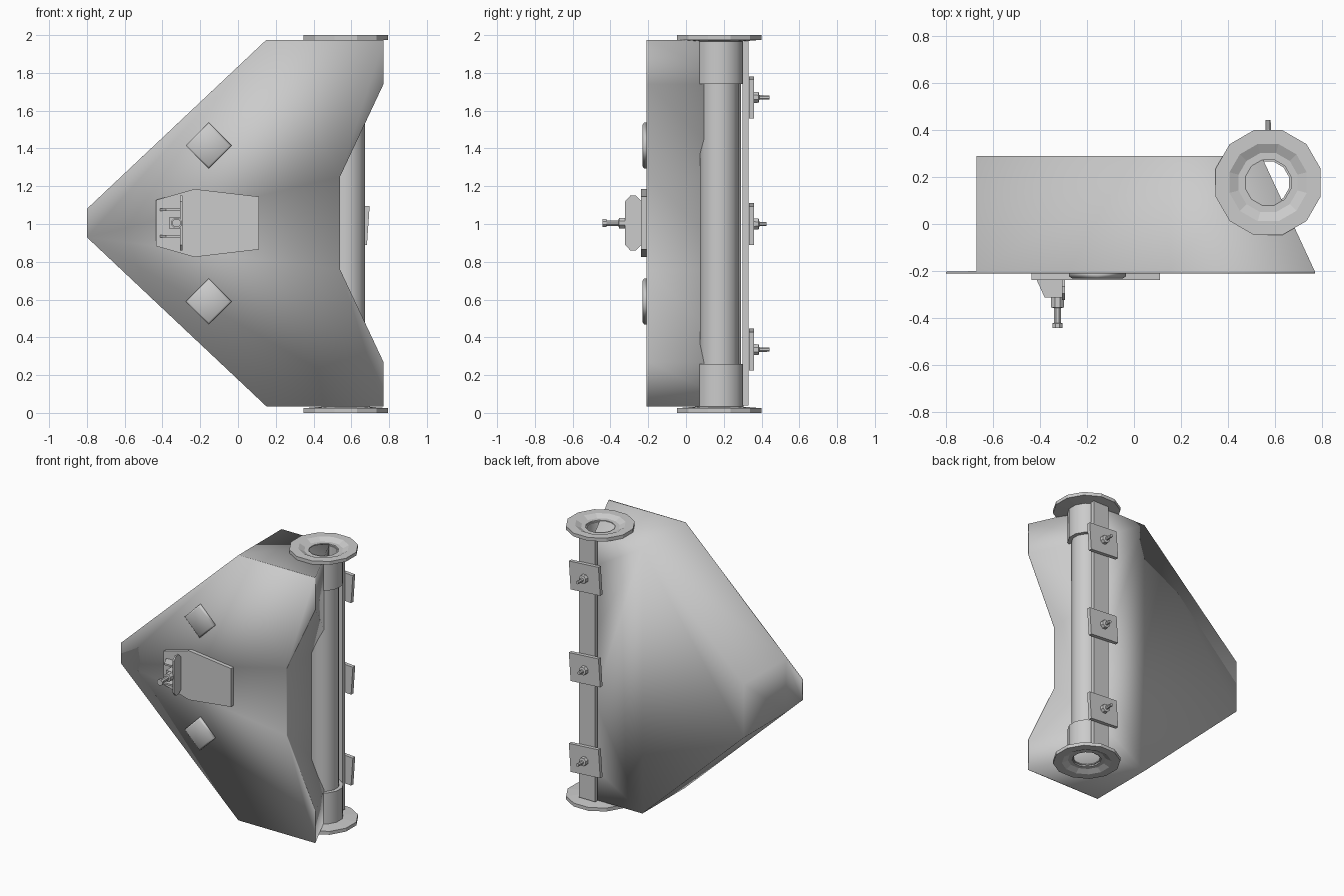
import bpy, bmesh, math
from mathutils import Matrix, Vector

if "Cube" in bpy.data.objects:
    bpy.data.objects.remove(bpy.data.objects["Cube"])


def finish(name, bm, smooth=None):
    bmesh.ops.recalc_face_normals(bm, faces=bm.faces)
    me = bpy.data.meshes.new(name)
    bm.to_mesh(me)
    bm.free()
    ob = bpy.data.objects.new(name, me)
    bpy.context.collection.objects.link(ob)
    if smooth is not None:
        bpy.context.view_layer.objects.active = ob
        bpy.ops.object.select_all(action='DESELECT')
        ob.select_set(True)
        bpy.ops.object.shade_smooth_by_angle(angle=math.radians(smooth))
    return ob


def loft(name, rings, smooth=None):
    """Closed skin through rings with equal point counts, capped at both ends."""
    bm = bmesh.new()
    loops = [[bm.verts.new(p) for p in ring] for ring in rings]
    n = len(loops[0])
    for a, b in zip(loops, loops[1:]):
        for i in range(n):
            j = (i + 1) % n
            bm.faces.new((a[i], a[j], b[j], b[i]))
    bm.faces.new(loops[0])
    bm.faces.new(loops[-1])
    return finish(name, bm, smooth)


def lathe(name, profile, centre, n=12, axis='Z', smooth=None, closed=True):
    """Revolve (radius, height) points about an axis; flat sides face the axes."""
    bm = bmesh.new()
    c = Vector(centre)
    rows = []
    for r, h in profile:
        row = []
        for i in range(n):
            t = 2 * math.pi * (i + 0.5) / n
            u, v = r * math.cos(t), r * math.sin(t)
            row.append(bm.verts.new(c + Vector((u, v, h) if axis == 'Z' else (u, h, v))))
        rows.append(row)
    pairs = list(zip(rows, rows[1:]))
    if closed:
        pairs.append((rows[-1], rows[0]))
    else:
        bm.faces.new(rows[0])
        bm.faces.new(rows[-1])
    for a, b in pairs:
        for i in range(n):
            j = (i + 1) % n
            bm.faces.new((a[i], a[j], b[j], b[i]))
    return finish(name, bm, smooth)


def box(name, centre, size, turn=0):
    bm = bmesh.new()
    bmesh.ops.create_cube(bm, size=1)
    bmesh.ops.scale(bm, vec=size, verts=bm.verts)
    bmesh.ops.rotate(bm, verts=bm.verts, cent=(0, 0, 0), matrix=Matrix.Rotation(turn, 3, 'Y'))
    bmesh.ops.translate(bm, vec=centre, verts=bm.verts)
    return finish(name, bm)


def extrude_y(name, pts, y0, y1):
    return loft(name, [[(x, y, z) for x, z in pts] for y in (y0, y1)])


# Main shell: thin front lip at the tip, slanted and notched right side
def outline(tip, half_tip, right, y):
    half = [(tip, half_tip), (0.15, 0.97), (right, 0.97), (right, 0.735), (0.54, 0.245)]
    pts = half + [(x, -z) for x, z in reversed(half)]
    return [(x, y, 1.005 + z) for x, z in pts]


loft("shell_body", [outline(-0.8, 0.075, 0.77, -0.21),
                    outline(-0.798, 0.077, 0.77, -0.203),
                    outline(-0.67, 0.197, 0.768, -0.2),
                    outline(-0.67, 0.197, 0.541, 0.29)], smooth=180)

# Hollow vertical pipe with collars and dished end flanges
PX, PY = 0.57, 0.176
lathe("pipe", [(0.105, 0.03), (0.105, 1.97), (0.092, 1.97), (0.092, 0.03)], (PX, PY, 0), smooth=40)
for label, base, s in (("bottom", 0, 1), ("top", 2, -1)):
    c = (PX, PY, base)
    lathe(label + "_collar", [(0.132, s * 0.02), (0.132, s * 0.26), (0.1, s * 0.26), (0.1, s * 0.02)],
          c, smooth=40)
    lathe(label + "_flange", [(0.231, 0), (0.231, s * 0.025), (0.1, s * 0.035), (0.13, s * 0.02), (0.17, 0)], c)

# Rear strip with bolted square plates
box("rear_strip", (PX, 0.315, 1.005), (0.13, 0.03, 1.93))
for i, (z, end) in enumerate(((0.335, 0.442), (1.0, 0.425), (1.67, 0.442))):
    box(f"rear_plate_{i}", (PX, 0.346, z), (0.24, 0.027, 0.205), math.radians(4))
    lathe(f"rear_bolt_{i}", [(0.032, 0.355), (0.03, 0.385), (0.013, 0.388), (0.012, end)],
          (PX, 0, z), n=8, axis='Y', closed=False)

# Raised diamond studs on the front
for label, z in (("lower", 0.59), ("upper", 1.415)):
    rings = [[(-0.155 + r * a, y, z + r * b) for a, b in ((1, 0), (0, 1), (-1, 0), (0, -1))]
             for r, y in ((0.122, -0.205), (0.122, -0.222), (0.108, -0.231))]
    loft(label + "_stud", rings, smooth=180)

# Front mounting plate
half = [(-0.435, 0.122), (-0.23, 0.18), (0.11, 0.14)]
extrude_y("mount_plate", [(x, 1.005 + z) for x, z in half] +
          [(x, 1.005 - z) for x, z in reversed(half)], -0.238, -0.208)

# Upright bracket with chamfered corners
yz = [(-0.235, 0.115), (-0.265, 0.145), (-0.295, 0.145), (-0.322, 0.115)]
yz += [(y, -z) for y, z in reversed(yz)]
loft("bracket_upright", [[(x, y, 1.005 + z) for y, z in yz] for x in (-0.306, -0.294)])

# Bracket gussets, bolt block and bolt
for label, z in (("lower", 0.935), ("upper", 1.075)):
    tri = [(-0.415, -0.235), (-0.38, -0.312), (-0.3, -0.312), (-0.3, -0.235)]
    loft(label + "_gusset", [[(x, y, z + d) for x, y in tri] for d in (-0.006, 0.006)])
box("bolt_block", (-0.332, -0.275, 1.005), (0.065, 0.075, 0.06))
lathe("front_bolt", [(0.03, -0.31), (0.03, -0.355), (0.016, -0.357), (0.016, -0.42),
                     (0.023, -0.422), (0.023, -0.442)],
      (-0.325, 0, 1.005), n=8, axis='Y', closed=False)
